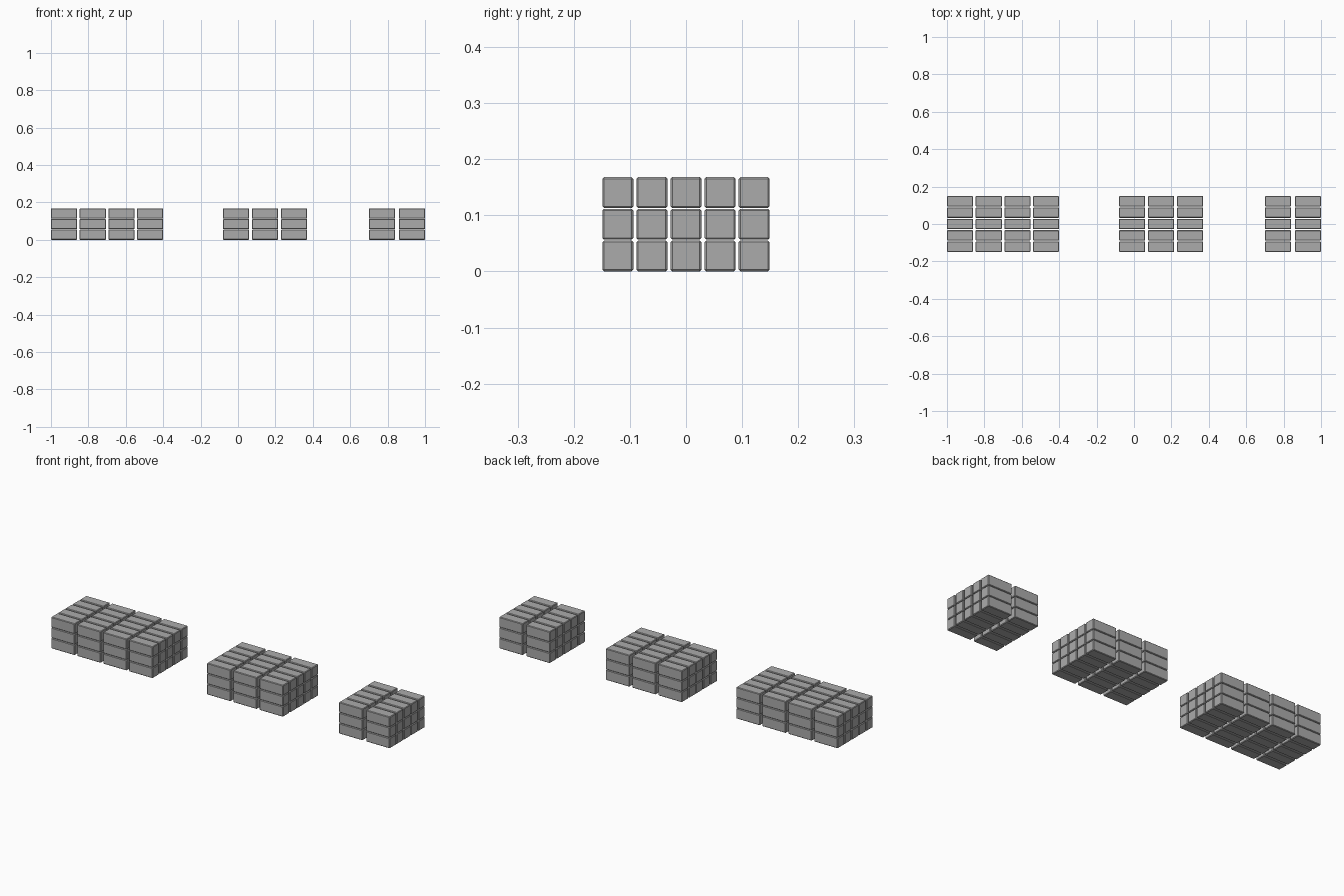
import bpy
import bmesh
from mathutils import Matrix

if "Cube" in bpy.data.objects:
    bpy.data.objects.remove(bpy.data.objects["Cube"])

# One block: a long box with a small chamfer
SIZE = (0.14, 0.055, 0.055)
DEPTH, HEIGHT = 0.298, 0.168
ROWS, LAYERS = 5, 3

grey = bpy.data.materials.new("mid_grey")
colour = (0.41, 0.41, 0.41, 1)
grey.use_nodes = True
grey.diffuse_color = colour
grey.node_tree.nodes["Principled BSDF"].inputs["Base Color"].default_value = colour

bm = bmesh.new()
bmesh.ops.create_cube(bm, size=1, matrix=Matrix.Diagonal((*SIZE, 1)))
bmesh.ops.bevel(bm, geom=bm.edges[:], offset=0.003, segments=1, affect="EDGES")
block_mesh = bpy.data.meshes.new("block")
bm.to_mesh(block_mesh)
bm.free()
block_mesh.materials.append(grey)


def spread(start, end, count, width):
    """Centres of equal items that fill a span from edge to edge."""
    step = (end - start - width) / (count - 1)
    return [start + width / 2 + i * step for i in range(count)]


# Stacks of blocks: name, left edge, right edge, blocks along x
STACKS = [
    ("long_stack", -1.0, -0.4, 4),
    ("middle_stack", -0.08, 0.37, 3),
    ("short_stack", 0.7, 1.0, 2),
]

for name, start, end, columns in STACKS:
    for x in spread(start, end, columns, SIZE[0]):
        for y in spread(-DEPTH / 2, DEPTH / 2, ROWS, SIZE[1]):
            for z in spread(0, HEIGHT, LAYERS, SIZE[2]):
                block = bpy.data.objects.new(name + "_block", block_mesh)
                block.location = (x, y, z)
                bpy.context.collection.objects.link(block)
